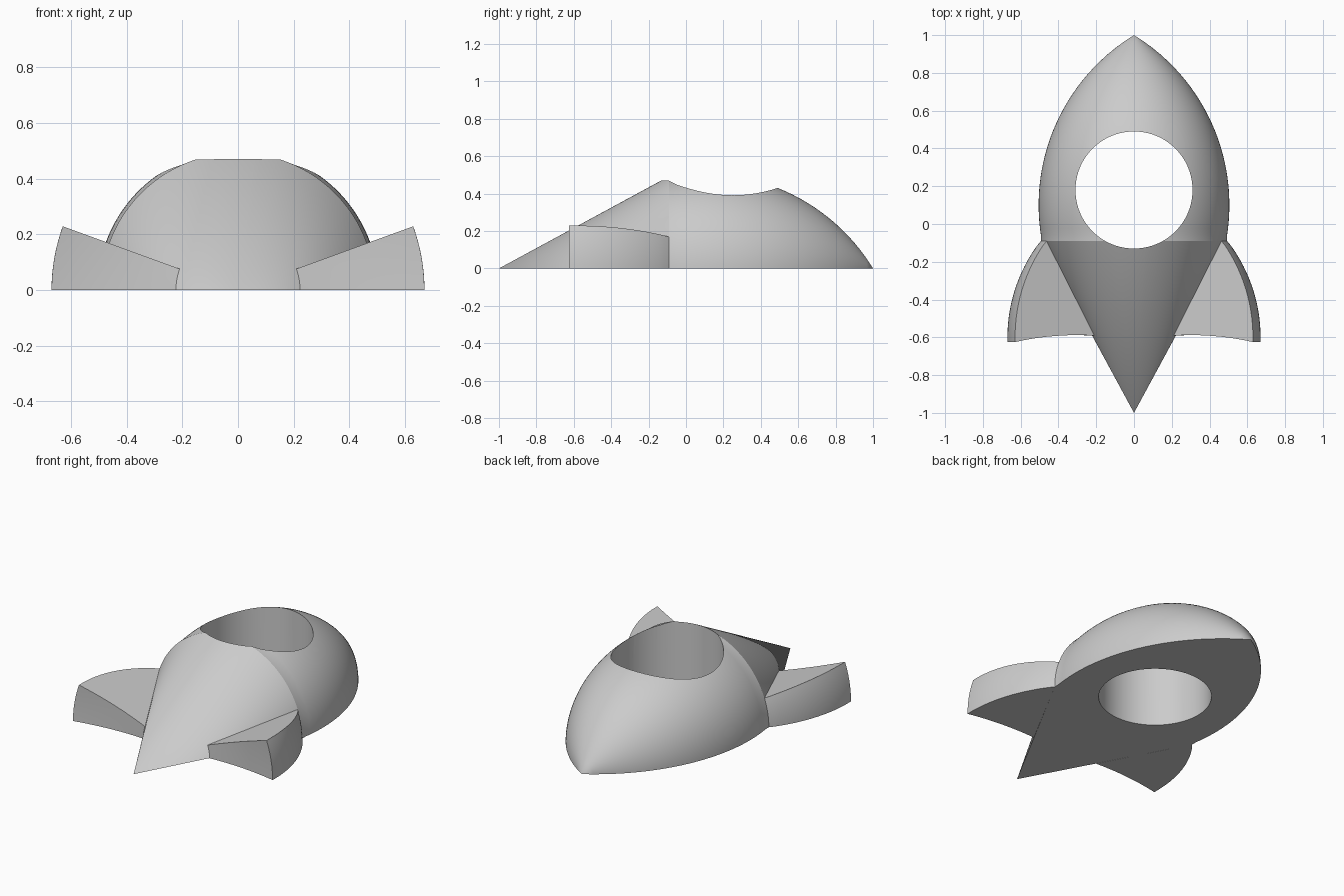
import bpy, bmesh
from math import sin, cos, pi, radians, sqrt

cube = bpy.data.objects.get("Cube")
if cube:
    bpy.data.objects.remove(cube, do_unlink=True)

grey = bpy.data.materials.new("plain grey")
grey.use_nodes = True
colour = (0.6, 0.6, 0.6, 1)
grey.diffuse_color = colour
grey.node_tree.nodes["Principled BSDF"].inputs["Base Color"].default_value = colour

WAIST_Y, WAIST_R = -0.09, 0.493


def arc(y, centre_y, top, radius):
    """Height at y of a circular arc that peaks at (centre_y, top)."""
    return top - radius + sqrt(radius ** 2 - (y - centre_y) ** 2)


def revolve(name, profile, start, end, steps, closed):
    """Sweep (radius, y) points about the y axis and cap the open ends."""
    bm = bmesh.new()
    rings = []
    for i in range(steps + 1):
        a = start + (end - start) * i / steps
        rings.append([bm.verts.new((r * cos(a), y, r * sin(a))) for r, y in profile])
    n = len(profile)
    for r0, r1 in zip(rings, rings[1:]):
        for j in range(n if closed else n - 1):
            k = (j + 1) % n
            bm.faces.new((r0[j], r0[k], r1[k], r1[j]))
    bmesh.ops.remove_doubles(bm, verts=bm.verts, dist=1e-5)
    bmesh.ops.holes_fill(bm, edges=[e for e in bm.edges if e.is_boundary], sides=0)
    bmesh.ops.recalc_face_normals(bm, faces=bm.faces)
    mesh = bpy.data.meshes.new(name)
    bm.to_mesh(mesh)
    bm.free()
    mesh.materials.append(grey)
    obj = bpy.data.objects.new(name, mesh)
    bpy.context.collection.objects.link(obj)
    return obj


def smooth(obj):
    bpy.ops.object.select_all(action="DESELECT")
    obj.select_set(True)
    bpy.context.view_layer.objects.active = obj
    bpy.ops.object.shade_smooth_by_angle(angle=radians(12))


# Hull: half a pointed dome joined to half a cone
nose = [1 + (WAIST_Y - 1) * i / 32 for i in range(33)]
profile = [(max(0, arc(y, 0.1, 0.505, 1.0545)), y) for y in nose]
profile[0] = (0, 1)
profile[-1] = (WAIST_R, WAIST_Y)
hull = revolve("hull", profile + [(0, -1)], 0, pi, 96, False)

# Round hole straight through the hull
bpy.ops.mesh.primitive_cylinder_add(vertices=96, radius=0.31, depth=2, location=(0, 0.18, 0))
cutter = bpy.context.object
cutter.name = "hole_cutter"
cutter.hide_render = True
cutter.data.materials.append(grey)
cut = hull.modifiers.new("hole", "BOOLEAN")
cut.operation = "DIFFERENCE"
cut.solver = "EXACT"
cut.object = cutter
bpy.context.view_layer.objects.active = hull
bpy.ops.object.modifier_apply(modifier=cut.name)
bpy.data.objects.remove(cutter, do_unlink=True)
smooth(hull)

# Fins: wedges swept up from the ground, resting against the cone
outer = [(arc(y, -0.6, 0.67, 0.83), y)
         for y in (WAIST_Y - 0.535 * i / 20 for i in range(1, 21))]
lower = [(r, -0.588 - 0.3 * (r - 0.32) ** 2)
         for r in (0.67 - 0.447 * i / 12 for i in range(1, 13))]
outline = [(WAIST_R, WAIST_Y)] + outer + lower
tilt = radians(20)
for name, start, end in (("left_fin", 0, tilt), ("right_fin", pi - tilt, pi)):
    smooth(revolve(name, outline, start, end, 12, True))
